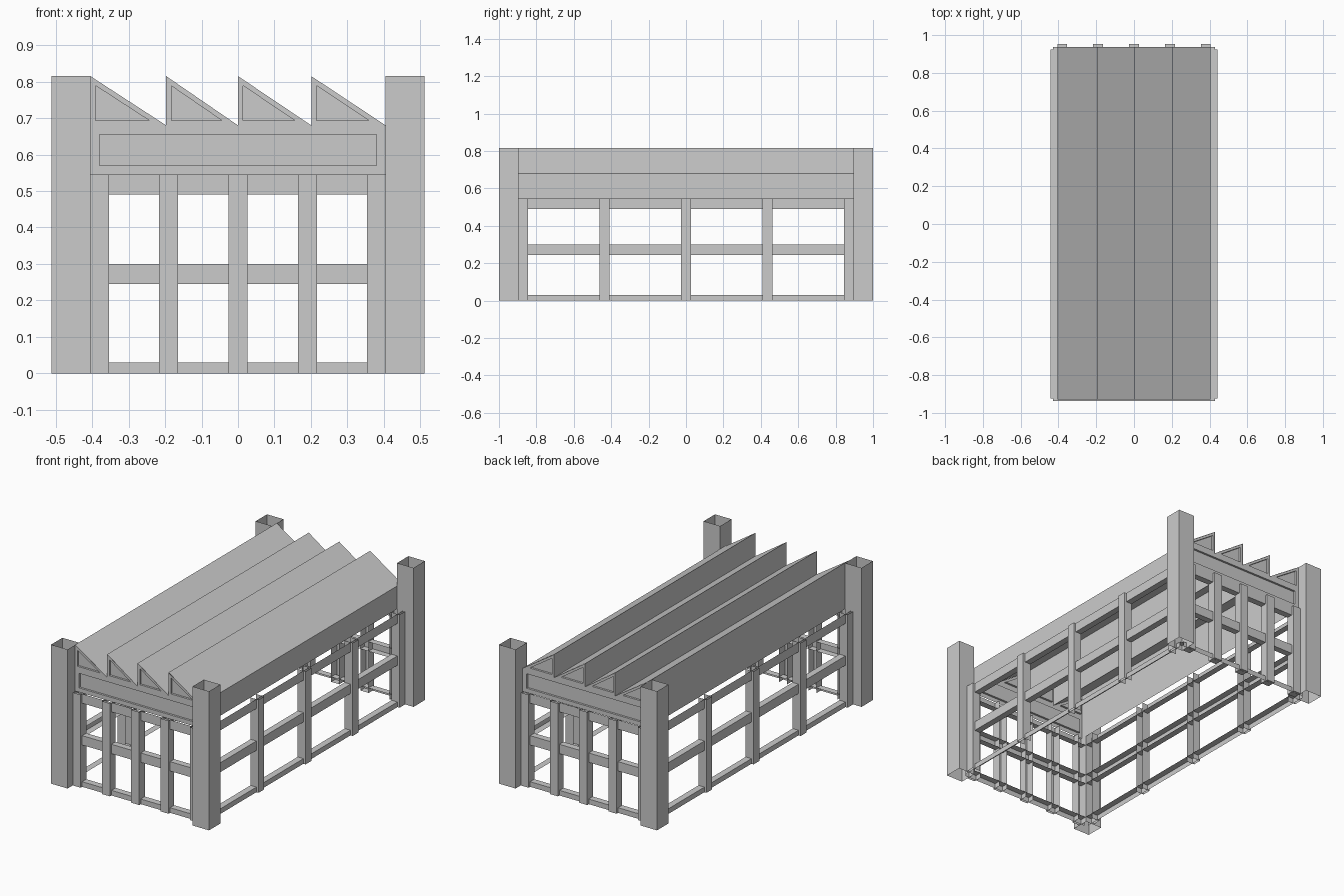
import bpy, bmesh
from mathutils import Vector

if "Cube" in bpy.data.objects:
    bpy.data.objects.remove(bpy.data.objects["Cube"])


def finish(bm, name):
    me = bpy.data.meshes.new(name)
    bm.to_mesh(me)
    bm.free()
    ob = bpy.data.objects.new(name, me)
    bpy.context.collection.objects.link(ob)
    return ob


def sheet(bm, pts, vec, flip=False, closed=False):
    """Sweep an open or closed profile along a vector."""
    a = [bm.verts.new(p) for p in pts]
    b = [bm.verts.new(Vector(p) + Vector(vec)) for p in pts]
    n = len(pts)
    for k in range(n if closed else n - 1):
        j = (k + 1) % n
        q = [a[k], b[k], b[j], a[j]]
        bm.faces.new(q[::-1] if flip else q)


def recessed_panel(bm, pts, outward, rim, depth):
    """Flat panel with a rim and a sunken middle."""
    f = bm.faces.new([bm.verts.new(p) for p in pts])
    f.normal_update()
    if f.normal.dot(Vector(outward)) < 0:
        f.normal_flip()
        f.normal_update()
    bmesh.ops.inset_individual(bm, faces=[f], thickness=rim, use_even_offset=True)
    f.normal_update()
    bmesh.ops.inset_individual(bm, faces=[f], thickness=0, depth=-depth)


# Corner pillars: open square tubes
for sx, nx in ((-1, "left"), (1, "right")):
    for sy, ny in ((-1, "front"), (1, "back")):
        bm = bmesh.new()
        x0, x1 = sorted((sx * 0.405, sx * 0.512))
        y0, y1 = sorted((sy * 0.895, sy * 1.0))
        sheet(bm, [(x0, y0, 0), (x0, y1, 0), (x1, y1, 0), (x1, y0, 0)],
              (0, 0, 0.815), closed=True)
        finish(bm, f"{ny}_{nx}_pillar")

# Wall frames: (name, map from along/outward/up, mirrored?, column centres, half length, plane)
FX = (-0.38, -0.19, 0, 0.19, 0.38)
SY = (-0.87, -0.436, 0, 0.436, 0.87)
walls = (
    ("front", lambda u, d, z: (u, -d, z), True, FX, 0.43, 0.90),
    ("back", lambda u, d, z: (u, d, z), False, FX, 0.43, 0.90),
    ("right", lambda u, d, z: (d, u, z), True, SY, 0.925, 0.405),
    ("left", lambda u, d, z: (-d, u, z), False, SY, 0.925, 0.405),
)
for name, m, mirrored, centres, half, d0 in walls:
    # Columns: channels open to the inside
    bm = bmesh.new()
    w, o = 0.026, d0 + 0.052
    for c in centres:
        sheet(bm, [m(c - w, d0, 0), m(c - w, o, 0), m(c + w, o, 0), m(c + w, d0, 0)],
              (0, 0, 0.545), flip=mirrored)
        if name == "back":
            bm.faces.new([bm.verts.new(m(*p)) for p in
                          ((c - w, d0, 0.001), (c + w, d0, 0.001), (c + w, o, 0.001), (c - w, o, 0.001))])
    finish(bm, f"{name}_columns")

    # Horizontal beams: sill, middle channel, top angle
    o = d0 + 0.038
    along = Vector(m(half, 0, 0)) - Vector(m(-half, 0, 0))
    for part, prof in (
        ("sill", ((o, 0), (o, 0.03), (d0, 0.03))),
        ("middle_beam", ((d0, 0.245), (o, 0.245), (o, 0.3), (d0, 0.3))),
        ("top_beam", ((d0, 0.49), (o, 0.49), (o, 0.545))),
    ):
        bm = bmesh.new()
        sheet(bm, [m(-half, d, z) for d, z in prof], along, flip=not mirrored)
        finish(bm, f"{name}_{part}")

# Side fascias
for s, nx in ((-1, "left"), (1, "right")):
    bm = bmesh.new()
    sheet(bm, [(s * 0.405, -0.93, 0.545), (s * 0.405, -0.93, 0.68)], (0, 1.865, 0), flip=s < 0)
    finish(bm, f"{nx}_fascia")

# End fascias and sawtooth gables with sunken panels
X = (-0.405, -0.197, 0, 0.201, 0.405)
for y, ny in ((-0.93, "front"), (0.935, "back")):
    out = (0, y, 0)
    bm = bmesh.new()
    recessed_panel(bm, [(-0.405, y, 0.545), (0.405, y, 0.545), (0.405, y, 0.68), (-0.405, y, 0.68)],
                   out, 0.025, 0.012)
    finish(bm, f"{ny}_fascia")
    bm = bmesh.new()
    for a, b in zip(X, X[1:]):
        recessed_panel(bm, [(a, y, 0.68), (b, y, 0.68), (a, y, 0.815)], out, 0.014, 0.012)
    finish(bm, f"{ny}_gables")

# Sawtooth roof
bm = bmesh.new()
prof = []
for a in X[:-1]:
    prof += [(a, -0.93, 0.68), (a, -0.93, 0.816)]
prof.append((X[-1], -0.93, 0.68))
sheet(bm, prof, (0, 1.867, 0))
finish(bm, "sawtooth_roof")
